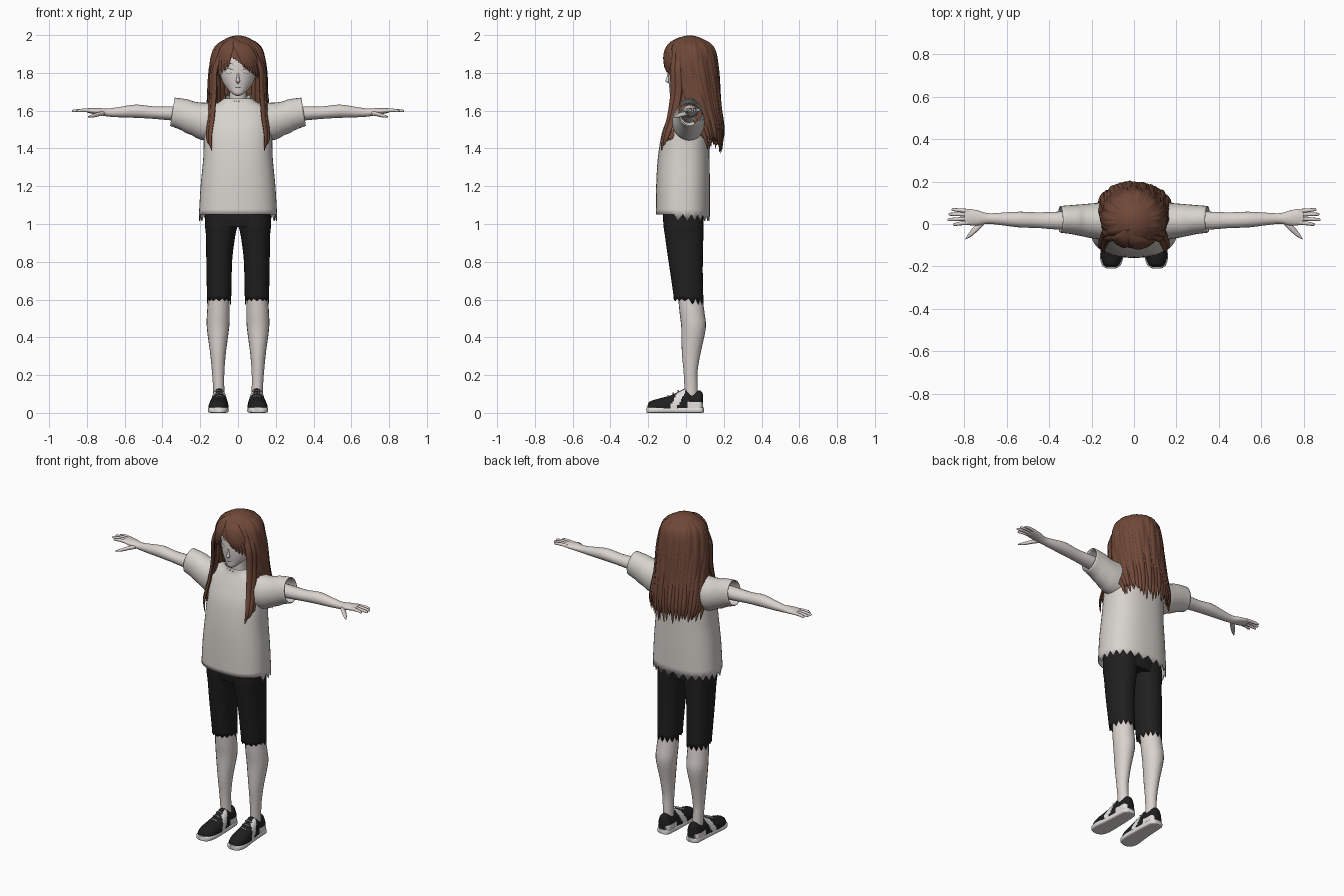
import bpy
import bmesh
import math
import random
from mathutils import Vector
from mathutils.bvhtree import BVHTree

random.seed(4)
default_cube = bpy.data.objects.get("Cube")
if default_cube:
    bpy.data.objects.remove(default_cube, do_unlink=True)


def material(name, r, g, b):
    m = bpy.data.materials.new(name)
    m.use_nodes = True
    m.diffuse_color = (r, g, b, 1)
    bsdf = next(n for n in m.node_tree.nodes if n.type == "BSDF_PRINCIPLED")
    bsdf.inputs["Base Color"].default_value = (r, g, b, 1)
    return m


SKIN = material("pale skin", .70, .65, .62)
CLOTH = material("off white cloth", .68, .65, .61)
BLACK = material("black cloth", .014, .014, .014)
BROWN = material("brown hair", .16, .065, .04)
WHITE = material("white trim", .76, .74, .72)
LINE = material("dark line", .03, .02, .018)


def finish(name, bm, *mats):
    bmesh.ops.recalc_face_normals(bm, faces=bm.faces)
    mesh = bpy.data.meshes.new(name)
    bm.to_mesh(mesh)
    bm.free()
    mesh.shade_smooth()
    mesh.set_sharp_from_angle(angle=math.radians(50))
    for m in mats:
        mesh.materials.append(m)
    obj = bpy.data.objects.new(name, mesh)
    bpy.context.collection.objects.link(obj)
    return obj


def smooth(rows, steps):
    """Catmull-Rom interpolation of rows of numbers."""
    out = []
    for i in range(len(rows) - 1):
        a, b, c, d = (rows[min(max(j, 0), len(rows) - 1)] for j in range(i - 1, i + 3))
        for k in range(steps):
            t = k / steps
            out.append([q + .5 * t * (r - p + t * (2 * p - 5 * q + 4 * r - s + t * (3 * (q - r) + s - p)))
                        for p, q, r, s in zip(a, b, c, d)])
    return out + [list(rows[-1])]


def skin_rings(rings, caps=True):
    """Bridge rings of points into a tube."""
    bm = bmesh.new()
    rows = [[bm.verts.new(p) for p in ring] for ring in rings]
    n = len(rows[0])
    for a, b in zip(rows, rows[1:]):
        for k in range(n):
            bm.faces.new((a[k], a[(k + 1) % n], b[(k + 1) % n], b[k]))
    if caps:
        bm.faces.new(rows[0])
        bm.faces.new(rows[-1])
    return bm


AXES = {"x": lambda t, u, v: (t, u, v), "y": lambda t, u, v: (u, t, v), "z": lambda t, u, v: (u, v, t)}


def loft(name, axis, stations, *mats, n=20, e=2, steps=4, caps=True, side=1, warp=None, thick=0):
    """Superellipse sections (position, centre u, centre v, radius u, radius v) along an axis."""
    rows, rings = smooth(stations, steps), []
    for i, (t, cu, cv, ru, rv) in enumerate(rows):
        ring = []
        for k in range(n):
            c, s = math.cos(math.tau * k / n), math.sin(math.tau * k / n)
            p = Vector(AXES[axis](t, cu + ru * math.copysign(abs(c) ** (2 / e), c),
                                  cv + rv * math.copysign(abs(s) ** (2 / e), s)))
            if warp:
                warp(p, i, k, i == len(rows) - 1)
            p.x *= side
            ring.append(p)
        rings.append(ring)
    obj = finish(name, skin_rings(rings, caps), *mats)
    if thick:
        mod = obj.modifiers.new("cloth thickness", "SOLIDIFY")
        mod.thickness = thick
    return obj


def strand(name, path, width, thick=.011):
    """Flattened tapering lock of hair that lies around the skull."""
    pts = [Vector(p) for p in smooth(path, 5)]
    rings = []
    for i, p in enumerate(pts):
        s = i / (len(pts) - 1)
        along = (pts[min(i + 1, len(pts) - 1)] - pts[max(i - 1, 0)]).normalized()
        out = (p - Vector((0, .02, min(p.z, 1.85)))).normalized()
        across = along.cross(out).normalized()
        out = across.cross(along)
        f = min(1, .5 + 2 * s) * (1.02 - s ** 4)
        rings.append([p + across * width * f * math.cos(math.tau * k / 8)
                      + out * thick * f * math.sin(math.tau * k / 8) for k in range(8)])
    return finish(name, skin_rings(rings), BROWN)


# Shirt body with ragged hem and collar
def rag_shirt(p, i, k, last):
    if i == 0 and p.y > -.05:
        p.z -= .035 * (k % 2)
    if last:
        p.z -= .03 * (p.y < 0) - .02 * (k % 2)


loft("shirt_body", "z", [(1.05, 0, -.017, .207, .143), (1.2, 0, -.016, .198, .142), (1.35, 0, -.012, .184, .137),
                         (1.48, 0, -.003, .180, .125), (1.57, 0, .01, .172, .104), (1.62, 0, .015, .145, .085),
                         (1.645, 0, .01, .10, .07), (1.67, 0, .005, .07, .06)],
     CLOTH, n=48, e=2.4, caps=False, warp=rag_shirt, thick=.005)


def slant_cuff(p, i, k, last):
    p.x -= .16 * (p.z - 1.59) * (p.x > .25)


def rag_shorts(p, i, k, last):
    if i == 0:
        p.z -= (.03 if p.y > 0 else .012) * (k % 2)


def flat_bottom(p, i, k, last):
    p.z = max(p.z, .024)


# Paired limbs and clothes
for side, word in ((1, "left"), (-1, "right")):
    loft(word + "_sleeve", "x", [(.07, .012, 1.535, .095, .108), (.2, .015, 1.545, .082, .098),
                                 (.28, .02, 1.577, .07, .083), (.348, .022, 1.594, .063, .075)],
         CLOTH, n=28, caps=False, side=side, warp=slant_cuff, thick=.005)
    loft(word + "_arm", "x", [(.2, .015, 1.58, .045, .045), (.36, .016, 1.586, .042, .037),
                              (.45, .018, 1.59, .037, .033), (.54, .021, 1.597, .037, .035),
                              (.63, .024, 1.592, .029, .027), (.69, .026, 1.59, .025, .021),
                              (.74, .029, 1.596, .036, .018), (.79, .034, 1.6, .038, .013),
                              (.8, .034, 1.6, .03, .009)], SKIN, side=side)
    # Four fingers and a thumb
    for finger, y0, y1, tip in (("index", .007, -.002, .855), ("middle", .026, .021, .88),
                                ("ring", .045, .046, .876), ("little", .061, .068, .862)):
        loft(f"{word}_{finger}_finger", "x", [(.775, y0, 1.6, .01, .01), (.82, (y0 + y1) / 2, 1.602, .009, .009),
                                              (tip - .01, y1, 1.599, .007, .007), (tip, y1, 1.598, .002, .002)],
             SKIN, n=10, side=side)
    loft(word + "_thumb", "x", [(.7, .018, 1.588, .012, .012), (.735, -.012, 1.582, .019, .012),
                                (.77, -.045, 1.572, .015, .009), (.795, -.07, 1.568, .003, .003)],
         SKIN, n=10, side=side)
    # Legs and cropped trousers
    loft(word + "_leg", "z", [(.07, .1, .028, .03, .035), (.15, .103, .026, .03, .035), (.22, .105, .024, .033, .037),
                              (.32, .106, .028, .042, .05), (.45, .106, .04, .059, .065), (.53, .104, .032, .06, .066),
                              (.62, .102, .022, .056, .064), (.72, .1, .015, .056, .064)], SKIN, side=side)
    loft(word + "_trouser_leg", "z", [(.605, .1, .014, .064, .078), (.7, .1, .006, .066, .083),
                                      (.82, .099, -.003, .069, .092), (.94, .092, -.01, .078, .102),
                                      (1.0, .088, -.014, .087, .106), (1.09, .085, -.016, .088, .106)],
         BLACK, n=28, e=2.3, caps=False, side=side, warp=rag_shorts, thick=.004)
    # Shoe upper with slanted side stripe and heel patch
    upper = loft(word + "_shoe_upper", "y", [(-.203, .108, .024, .02, .018), (-.19, .107, .024, .038, .037),
                                             (-.15, .105, .024, .051, .05), (-.09, .102, .024, .052, .066),
                                             (-.04, .1, .024, .047, .087), (-.005, .1, .024, .043, .105),
                                             (.035, .1, .024, .042, .09), (.075, .1, .024, .039, .094),
                                             (.09, .1, .024, .02, .075)],
                 BLACK, WHITE, n=40, e=2.3, steps=6, side=side, warp=flat_bottom)
    for face in upper.data.polygons:
        c = face.center
        slope = c.y - .5 * (c.z - .06)
        if abs(face.normal.x) > .45 and (-.07 < slope < -.03 or (c.y > .01 and c.z < .055)):
            face.material_index = 1
    loft(word + "_shoe_sole", "y", [(-.21, .108, .015, .02, .013), (-.195, .107, .015, .043, .015),
                                    (-.15, .105, .015, .055, .015), (-.06, .1, .015, .05, .015),
                                    (.03, .099, .015, .045, .015), (.08, .1, .015, .04, .015),
                                    (.094, .1, .015, .022, .013)], WHITE, n=24, e=5, side=side)
    for j in range(3):
        y, z = -.095 + .027 * j, .092 + .0135 * j
        loft(f"{word}_shoe_lace_{j + 1}", "x", [(.077, y, z - .007, .003, .003), (.1, y, z, .004, .004),
                                               (.123, y, z - .007, .003, .003)], WHITE, n=6, side=side)
    # Long lock hanging in front of each shoulder
    for j in range(4):
        dx, dy = .012 * (j % 2), .022 * j
        strand(f"{word}_front_lock_{j + 1}",
               [(side * (.08 + dx), -.06 + dy, 1.93), (side * (.122 + dx), -.068 + dy, 1.82),
                (side * (.127 + dx), -.065 + dy, 1.7), (side * (.136 + dx), -.085 + dy * .8, 1.57),
                (side * (.148 + dx), -.118 + dy * .6, 1.46), (side * (.138 + dx), -.13 + dy * .5, 1.385 + .03 * j)],
               .021)

loft("trouser_hips", "z", [(.985, 0, -.014, .168, .1), (1.03, 0, -.015, .175, .107), (1.1, 0, -.015, .174, .105)],
     BLACK, n=32, e=2.4)

# Head, neck and nose
loft("neck", "z", [(1.58, 0, .02, .06, .05), (1.64, 0, .012, .046, .044), (1.76, 0, .01, .044, .045)], SKIN)
head = loft("head", "z", [(1.678, 0, -.062, .008, .01), (1.69, 0, -.055, .03, .03), (1.72, 0, -.03, .06, .058),
                          (1.76, 0, -.005, .085, .088), (1.82, 0, .008, .098, .103), (1.9, 0, .022, .1, .108),
                          (1.96, 0, .025, .06, .07)], SKIN, n=36)
loft("nose", "z", [(1.745, 0, -.088, .006, .005), (1.757, 0, -.094, .01, .016), (1.775, 0, -.093, .007, .01),
                   (1.81, 0, -.09, .005, .005)], SKIN, n=10)

# Painted face details laid onto the head as thin plates
surface = BVHTree.FromPolygons([v.co for v in head.data.vertices], [p.vertices[:] for p in head.data.polygons])


def plate(name, x, z, w, h, mat, lift, bend=0, tilt=0):
    bm = bmesh.new()
    columns = []
    for k in range(11):
        u = k / 5 - 1
        px, mid = x + w * u, z + bend * (1 - u * u) + tilt * u
        half = h * math.sqrt(max(0, 1 - u * u)) + .0004
        column = []
        for pz in (mid - half, mid + half):
            hit = surface.ray_cast(Vector((px, -1, pz)), Vector((0, 1, 0)))[0]
            column.append(bm.verts.new((px, (hit.y if hit else -.06) - lift, pz)))
        columns.append(column)
    for a, b in zip(columns, columns[1:]):
        bm.faces.new((a[0], b[0], b[1], a[1]))
    finish(name, bm, mat)


for side, word in ((1, "left"), (-1, "right")):
    plate(word + "_eye", side * .05, 1.808, .025, .012, WHITE, .002)
    plate(word + "_upper_lash", side * .05, 1.812, .028, .0015, LINE, .004, bend=.01)
    plate(word + "_lower_lash", side * .05, 1.804, .018, .0006, LINE, .004, bend=-.008)
    plate(word + "_eyebrow", side * .05, 1.845, .025, .0015, LINE, .003, bend=.006)
plate("mouth", 0, 1.724, .017, .0012, LINE, .002, bend=-.002)

# Hair cap, opened over the face
bm = bmesh.new()
bmesh.ops.create_uvsphere(bm, u_segments=64, v_segments=48, radius=1)
for v in bm.verts:
    v.co = (v.co.x * .132, .02 + v.co.y * .135, 1.865 + v.co.z * .133)


def off_face(c):
    return c.z < 1.77 or (c.y < .0 and c.z < 1.885 - .8 * abs(c.x + .03))


bmesh.ops.delete(bm, geom=[f for f in bm.faces if off_face(f.calc_center_median())], context="FACES")
finish("hair_cap", bm, BROWN)


# Swept fringe, parted to one side
def on_cap(x, z):
    up = max(0, z - 1.865) / .133
    return (x, .018 - .136 * math.sqrt(max(0, 1 - (x / .134) ** 2 - up * up)), z)


for direction, count, word in ((1, 7, "left"), (-1, 5, "right")):
    for j in range(count):
        t = j / (count - 1)
        ex = (.035 + .085 * t) if direction > 0 else (-.055 - .063 * t)
        ez = 1.825 - .07 * t
        path = [on_cap(-.03 + (ex + .03) * f, 1.985 - (1.985 - ez) * g)
                for f, g in ((0, 0), (.3 + .25 * t, .22), (.7 + .15 * t, .55), (1, 1))]
        strand(f"{word}_fringe_{j + 1}", path, .018, .008)

# Long back hair in two layers
for layer, count, shrink in (("outer", 25, 1), ("inner", 17, .92)):
    for j in range(count):
        u = 2 * j / (count - 1) - 1
        tip = 1.36 + random.uniform(0, .07) + .03 * abs(u)
        path = []
        for z, cy, rx, ry, spread in ((1.985, .025, .035, .035, 130), (1.935, .022, .112, .115, 118),
                                      (1.82, .02, .142, .142, 110), (1.65, .04, .155, .138, 98),
                                      (1.5, .07, .172, .126, 88), (tip, .09, .168, .1, 82)):
            a = math.radians(u * spread)
            wave = shrink + random.uniform(-.025, .025)
            path.append((rx * wave * math.sin(a), cy + ry * wave * math.cos(a), z))
        strand(f"{layer}_back_hair_{j + 1}", path, .023)
